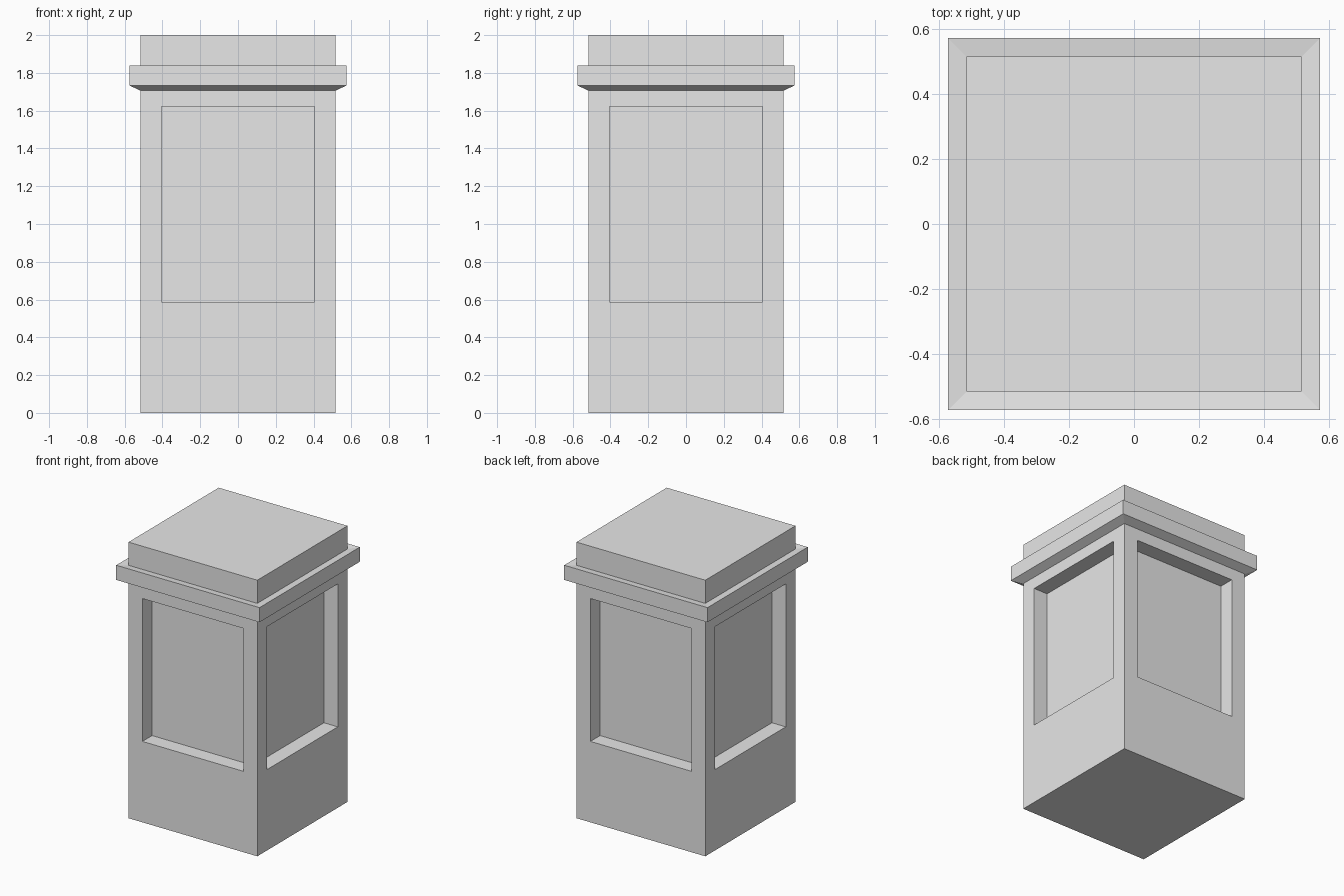
import bpy, bmesh
from mathutils import Vector

cube = bpy.data.objects.get("Cube")
if cube:
    bpy.data.objects.remove(cube, do_unlink=True)

# Plain stone colour
stone = bpy.data.materials.new("pale_stone")
stone.use_nodes = True
COLOUR = (0.8, 0.8, 0.8, 1)
stone.diffuse_color = COLOUR
bsdf = next(n for n in stone.node_tree.nodes if n.type == 'BSDF_PRINCIPLED')
bsdf.inputs["Base Color"].default_value = COLOUR

HALF = 0.516      # half width of shaft and cap
RIM = 0.574       # half width of ledge
DEPTH = 0.111     # recess depth
PANEL = 0.405     # half width of recess
PANEL_LOW, PANEL_HIGH = 0.586, 1.621
SHAFT_TOP = 1.706
GUTTER = 1.832    # where the ledge meets the cap


def square_stack(profile, bottom=False, top=False):
    """Join square rings of (half width, height) and close the chosen ends."""
    bm = bmesh.new()
    corners = [(-1, -1), (1, -1), (1, 1), (-1, 1)]
    rings = [[bm.verts.new((x * h, y * h, z)) for x, y in corners] for h, z in profile]
    for low, high in zip(rings, rings[1:]):
        for i in range(4):
            j = (i + 1) % 4
            bm.faces.new((low[i], low[j], high[j], high[i]))
    if bottom:
        bm.faces.new(rings[0][::-1])
    if top:
        bm.faces.new(rings[-1])
    bm.normal_update()
    return bm


def finish(bm, name):
    mesh = bpy.data.meshes.new(name)
    bm.to_mesh(mesh)
    bm.free()
    mesh.materials.append(stone)
    obj = bpy.data.objects.new(name, mesh)
    bpy.context.collection.objects.link(obj)
    return obj


# Shaft with a recessed panel on each side
bm = square_stack([(HALF, 0), (HALF, SHAFT_TOP)], bottom=True)
for face in [f for f in bm.faces if abs(f.normal.z) < 0.5]:
    normal = face.normal.copy()
    side = Vector((0, 0, 1)).cross(normal)
    middle = face.calc_center_median().z
    bmesh.ops.inset_individual(bm, faces=[face], thickness=0.1)
    for v in face.verts:
        across = PANEL if v.co.dot(side) > 0 else -PANEL
        height = PANEL_HIGH if v.co.z > middle else PANEL_LOW
        v.co = normal * HALF + side * across + Vector((0, 0, height))
    panel = bmesh.ops.extrude_discrete_faces(bm, faces=[face])["faces"][0]
    bmesh.ops.translate(bm, verts=panel.verts, vec=-normal * DEPTH)
finish(bm, "shaft")

# Ledge with a sloped underside and a top that dips towards the cap
finish(square_stack([(HALF, SHAFT_TOP), (RIM, 1.733), (RIM, 1.839), (HALF, GUTTER)]), "ledge")

# Square cap block
finish(square_stack([(HALF, GUTTER), (HALF, 2)], top=True), "cap")
